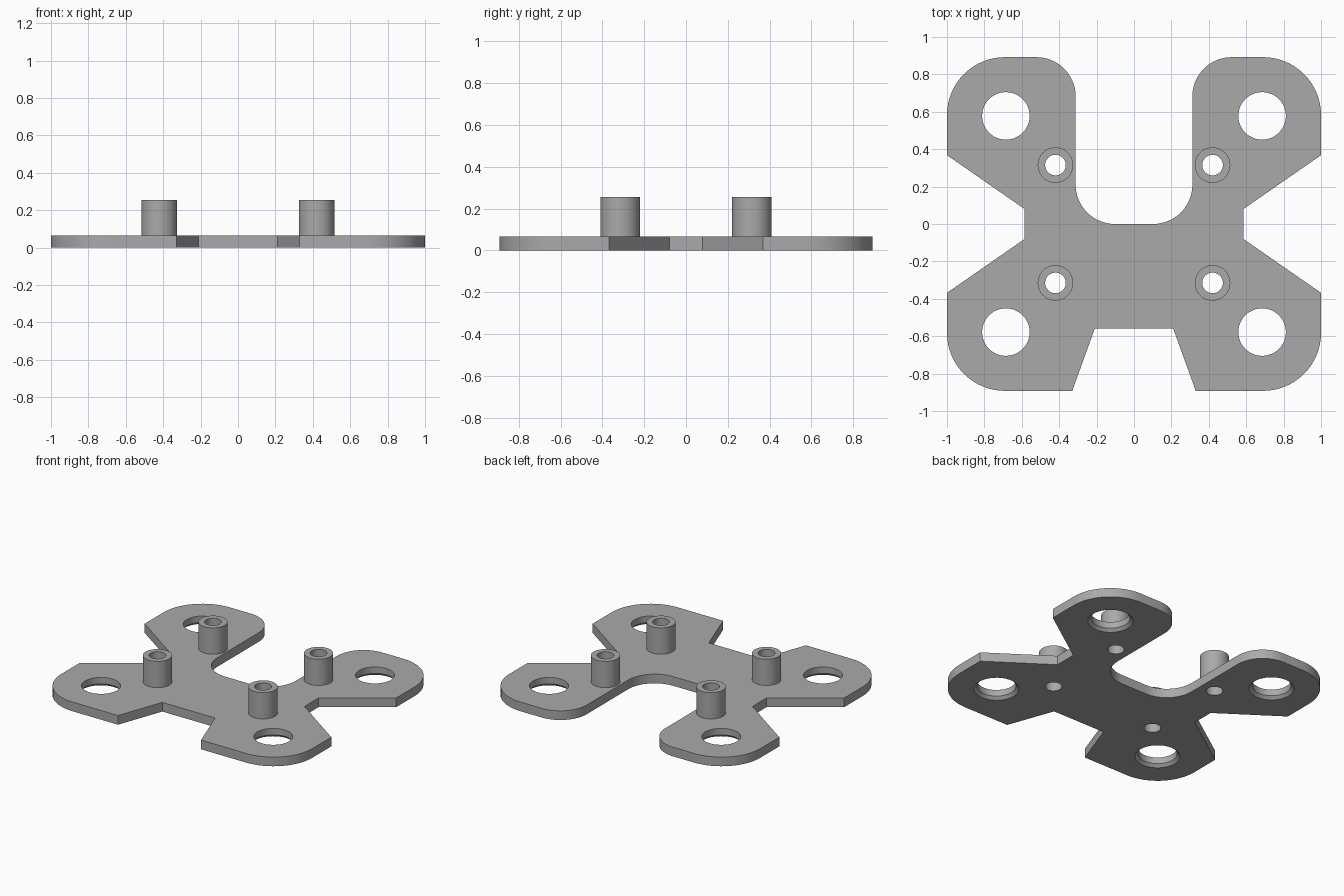
import bpy, bmesh
from math import cos, sin, pi, radians

cube = bpy.data.objects.get("Cube")
if cube:
    bpy.data.objects.remove(cube)

THICK, POST_TOP = 0.066, 0.255
POST_R, BORE_R = 0.095, 0.055
POST_X, POST_Y = 0.42, 0.315
HOLE_R, HOLE_X, HOLE_Y = 0.127, 0.685, 0.578

grey = bpy.data.materials.new("plain grey")
grey.use_nodes = True
colour = (0.4, 0.4, 0.4, 1)
grey.diffuse_color = colour
grey.node_tree.nodes["Principled BSDF"].inputs["Base Color"].default_value = colour


def make_object(name, bm):
    bmesh.ops.recalc_face_normals(bm, faces=bm.faces)
    mesh = bpy.data.meshes.new(name)
    bm.to_mesh(mesh)
    bm.free()
    mesh.materials.append(grey)
    obj = bpy.data.objects.new(name, mesh)
    bpy.context.collection.objects.link(obj)
    return obj


def smooth(obj):
    bpy.ops.object.select_all(action="DESELECT")
    obj.select_set(True)
    bpy.context.view_layer.objects.active = obj
    bpy.ops.object.shade_smooth_by_angle(angle=radians(30))


def arc(cx, cy, r, start, end, steps=16):
    angles = [radians(start + (end - start) * i / steps) for i in range(steps + 1)]
    return [(cx + r * cos(a), cy + r * sin(a)) for a in angles]


def lathe(name, profile, x, y, closed, sides=48):
    """Turn an (r, z) profile about a vertical axis; open profiles get end caps."""
    bm = bmesh.new()
    rings = [[bm.verts.new((x + r * cos(2 * pi * i / sides), y + r * sin(2 * pi * i / sides), z))
              for i in range(sides)] for r, z in profile]
    pairs = list(zip(rings, rings[1:]))
    if closed:
        pairs.append((rings[-1], rings[0]))
    else:
        bm.faces.new(rings[0])
        bm.faces.new(rings[-1])
    for a, b in pairs:
        for i in range(sides):
            j = (i + 1) % sides
            bm.faces.new((a[i], a[j], b[j], b[i]))
    return make_object(name, bm)


# Plate outline: left half from the front notch round to the back slot, then mirrored
half = [(0.21, -0.56), (0.33, -0.892)]
half += arc(0.69, -0.582, 0.31, -90, 0)
half += [(1, -0.368), (0.585, -0.08), (0.585, 0.08), (1, 0.368)]
half += arc(0.69, 0.582, 0.31, 0, 90)
half += arc(0.522, 0.682, 0.21, 90, 180)
half += arc(0.102, 0.21, 0.21, 0, -90)
outline = half + [(-x, y) for x, y in reversed(half)]

bm = bmesh.new()
base = bm.faces.new([bm.verts.new((x, y, 0)) for x, y in outline])
solid = bmesh.ops.extrude_face_region(bm, geom=[base])
bmesh.ops.translate(bm, vec=(0, 0, THICK),
                    verts=[v for v in solid["geom"] if isinstance(v, bmesh.types.BMVert)])
plate = make_object("base_plate", bm)

# Large holes flared underneath, and small bores below the posts
flared = [(HOLE_R + 0.03, -0.01), (HOLE_R, 0.02), (HOLE_R, 0.1)]
bore = [(BORE_R, -0.01), (BORE_R, 0.1)]
for sx in (-1, 1):
    for sy in (-1, 1):
        for profile, x, y in ((flared, HOLE_X, HOLE_Y), (bore, POST_X, POST_Y)):
            cutter = lathe("hole_cutter", profile, sx * x, sy * y, False)
            cutter.hide_render = True
            cut = plate.modifiers.new("hole", "BOOLEAN")
            cut.operation = "DIFFERENCE"
            cut.solver = "EXACT"
            cut.object = cutter
            bpy.context.view_layer.objects.active = plate
            bpy.ops.object.modifier_apply(modifier=cut.name)
            bpy.data.objects.remove(cutter)
smooth(plate)

# Hollow posts
tube = [(BORE_R, THICK), (POST_R, THICK), (POST_R, POST_TOP), (BORE_R, POST_TOP)]
for side, sx in (("left", 1), ("right", -1)):
    for end, sy in (("front", -1), ("back", 1)):
        smooth(lathe(f"{end}_{side}_post", tube, sx * POST_X, sy * POST_Y, True))
